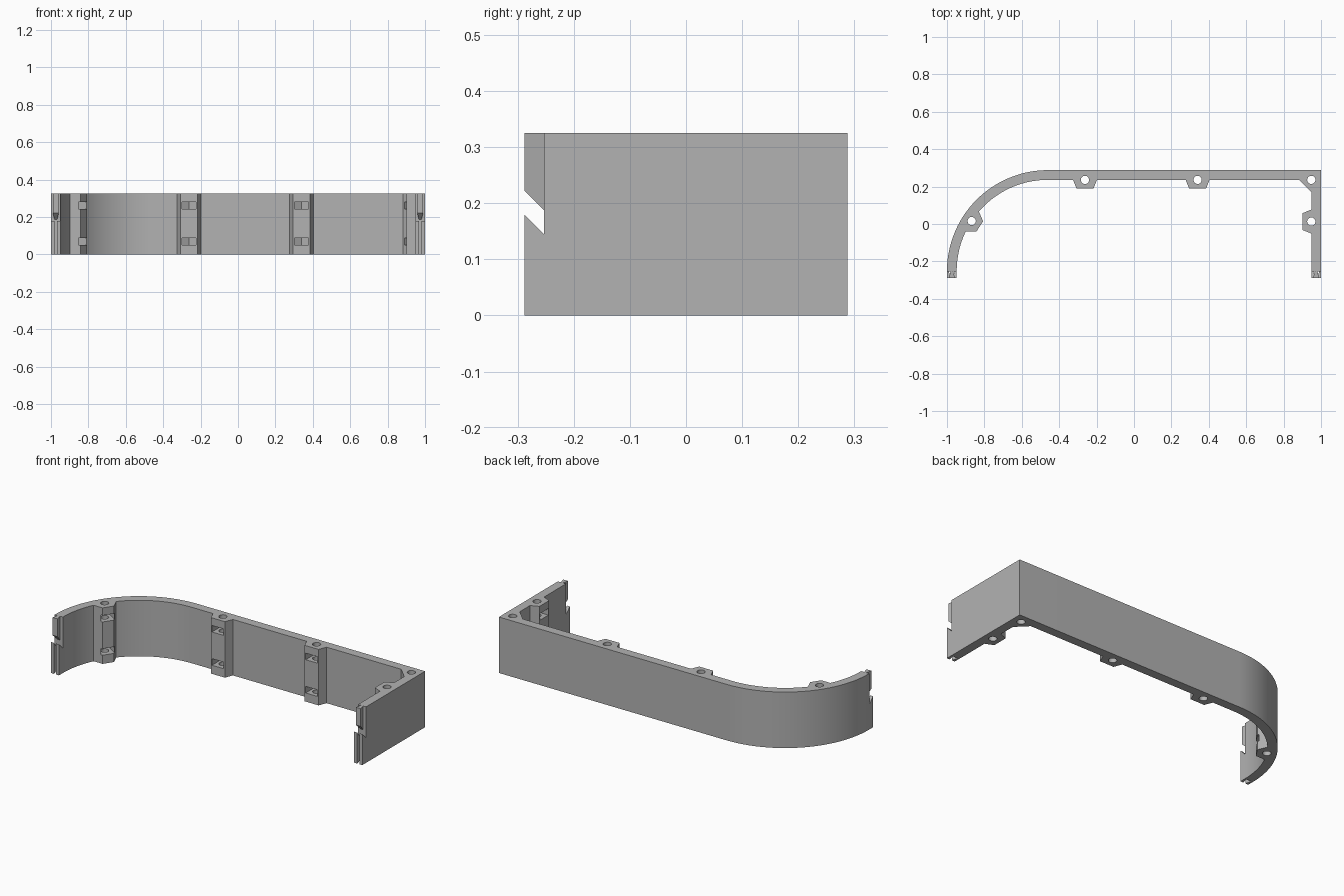
import bpy
import bmesh
import math
from mathutils import Vector, Matrix

if "Cube" in bpy.data.objects:
    bpy.data.objects.remove(bpy.data.objects["Cube"])

HEIGHT, THICK = 0.325, 0.052
BACK, FRONT, JOINT = 0.288, -0.288, -0.253
RADIUS = 0.54
CENTRE = Vector((RADIUS - 1, BACK - RADIUS))
INNER_X, INNER_Y = 1 - THICK, BACK - THICK
ARC_BOSS, ARC_HALF = 146.7, 7.5


def polar(radius, degrees):
    a = math.radians(degrees)
    return CENTRE + radius * Vector((math.cos(a), math.sin(a)))


def arc(radius, start, end, steps):
    return [polar(radius, start + (end - start) * i / steps) for i in range(steps + 1)]


def local(centre, inward, along, depth):
    """Point offset from a screw position, along the wall and inwards."""
    side = Vector((-inward.y, inward.x))
    return centre + side * along + inward * depth


def boss(centre, inward):
    shape = ((-0.064, 0), (-0.045, 0.047), (0.045, 0.047), (0.064, 0))
    return [local(centre, inward, a, d) for a, d in shape]


def prism(bm, points, low, high, axes=None):
    """Extrude a closed 2D outline between two heights."""
    bottom = [bm.verts.new((p[0], p[1], low)) for p in points]
    top = [bm.verts.new((p[0], p[1], high)) for p in points]
    n = len(points)
    bm.faces.new(bottom[::-1])
    bm.faces.new(top)
    for i in range(n):
        j = (i + 1) % n
        bm.faces.new((bottom[i], bottom[j], top[j], top[i]))
    if axes:
        bmesh.ops.transform(bm, matrix=axes, verts=bottom + top)


def finish(bm, name):
    bmesh.ops.recalc_face_normals(bm, faces=bm.faces)
    mesh = bpy.data.meshes.new(name)
    bm.to_mesh(mesh)
    bm.free()
    obj = bpy.data.objects.new(name, mesh)
    bpy.context.collection.objects.link(obj)
    return obj


# Screw positions with the direction each boss faces
arc_inward = (CENTRE - polar(1, ARC_BOSS)).normalized()
down, left = Vector((0, -1)), Vector((-1, 0))
arc_screw = polar(RADIUS - THICK, ARC_BOSS)
back_screws = [Vector((x, INNER_Y)) for x in (-0.262, 0.34)]
side_screw = Vector((INNER_X, 0.013))
corner_screw = Vector((INNER_X, INNER_Y))
screws = [(arc_screw, arc_inward), (side_screw, left),
          (corner_screw, (down + left).normalized())]
screws += [(s, down) for s in back_screws]

# Wall outline with the bosses worked into its inner side
inner = RADIUS - THICK
outline = [Vector((1, FRONT)), Vector((1, BACK))]
outline += arc(RADIUS, 90, 180, 48) + [Vector((-1, FRONT)), Vector((-INNER_X, FRONT))]
outline += arc(inner, 180, ARC_BOSS + ARC_HALF, 14)
outline += [local(arc_screw, arc_inward, a, 0.052) for a in (-0.032, 0.032)]
outline += arc(inner, ARC_BOSS - ARC_HALF, 90, 26)
for s in back_screws:
    outline += boss(s, down)
outline += [Vector((INNER_X - 0.065, INNER_Y)), Vector((INNER_X, INNER_Y - 0.065))]
outline += boss(side_screw, left) + [Vector((INNER_X, FRONT))]
bm = bmesh.new()
prism(bm, outline, 0, HEIGHT)
wall = finish(bm, "curved_wall")

cutters = []

# Vertical screw holes
bm = bmesh.new()
for s, _ in screws:
    bmesh.ops.create_cone(bm, cap_ends=True, segments=24, radius1=0.022, radius2=0.022,
                          depth=1, matrix=Matrix.Translation((s.x, s.y, 0.16)))
cutters.append(finish(bm, "screw_hole_cutter"))

# Nut slots with a pointed back
bm = bmesh.new()
nut = ((0, -0.043), (0.0375, -0.0217), (0.0375, 0.1), (-0.0375, 0.1), (-0.0375, -0.0217))
for s, inward in screws:
    for low, high in ((0.05, 0.088), (0.243, 0.281)):
        prism(bm, [local(s, inward, a, d) for a, d in nut], low, high)
cutters.append(finish(bm, "nut_slot_cutter"))

# Dovetail joints on both ends: slanted gap, lower socket, upper tongue
gap, socket, tongue = bmesh.new(), bmesh.new(), bmesh.new()
upright = Matrix(((0, 0, 1, 0), (1, 0, 0, 0), (0, 1, 0, 0), (0, 0, 0, 1)))
tip = FRONT - 0.035
for mid in (-1 + THICK / 2, 1 - THICK / 2):
    prism(gap, [(tip, 0.215), (JOINT, 0.145), (JOINT, 0.187), (tip, 0.257)],
          mid - 0.05, mid + 0.05, upright)
    prism(socket, [(mid - 0.007, FRONT), (mid - 0.007, tip), (mid + 0.007, tip),
                   (mid + 0.007, FRONT), (mid + 0.016, JOINT), (mid - 0.016, JOINT)],
          -0.1, 0.18)
    for s in (-1, 1):
        prism(tongue, [(mid + s * 0.007, JOINT), (mid + s * 0.016, FRONT),
                       (mid + s * 0.016, tip), (mid + s * 0.05, tip),
                       (mid + s * 0.05, JOINT)], 0.18, 0.5)
for bm, name in ((gap, "gap_cutter"), (socket, "socket_cutter"), (tongue, "tongue_cutter")):
    cutters.append(finish(bm, name))

# Carve the wall, then drop the cutters
for c in cutters:
    c.hide_render = True
    mod = wall.modifiers.new(c.name, 'BOOLEAN')
    mod.operation, mod.solver, mod.object = 'DIFFERENCE', 'EXACT', c
graph = bpy.context.evaluated_depsgraph_get()
carved = bpy.data.meshes.new_from_object(wall.evaluated_get(graph))
wall.modifiers.clear()
wall.data = carved
for c in cutters:
    bpy.data.objects.remove(c)

# Plain grey finish
grey = (0.45, 0.45, 0.45, 1)
mat = bpy.data.materials.new("plain grey")
mat.use_nodes = True
mat.diffuse_color = grey
mat.node_tree.nodes["Principled BSDF"].inputs["Base Color"].default_value = grey
wall.data.materials.clear()
wall.data.materials.append(mat)

bpy.context.view_layer.objects.active = wall
wall.select_set(True)
bpy.ops.object.shade_smooth_by_angle(angle=math.radians(25))
